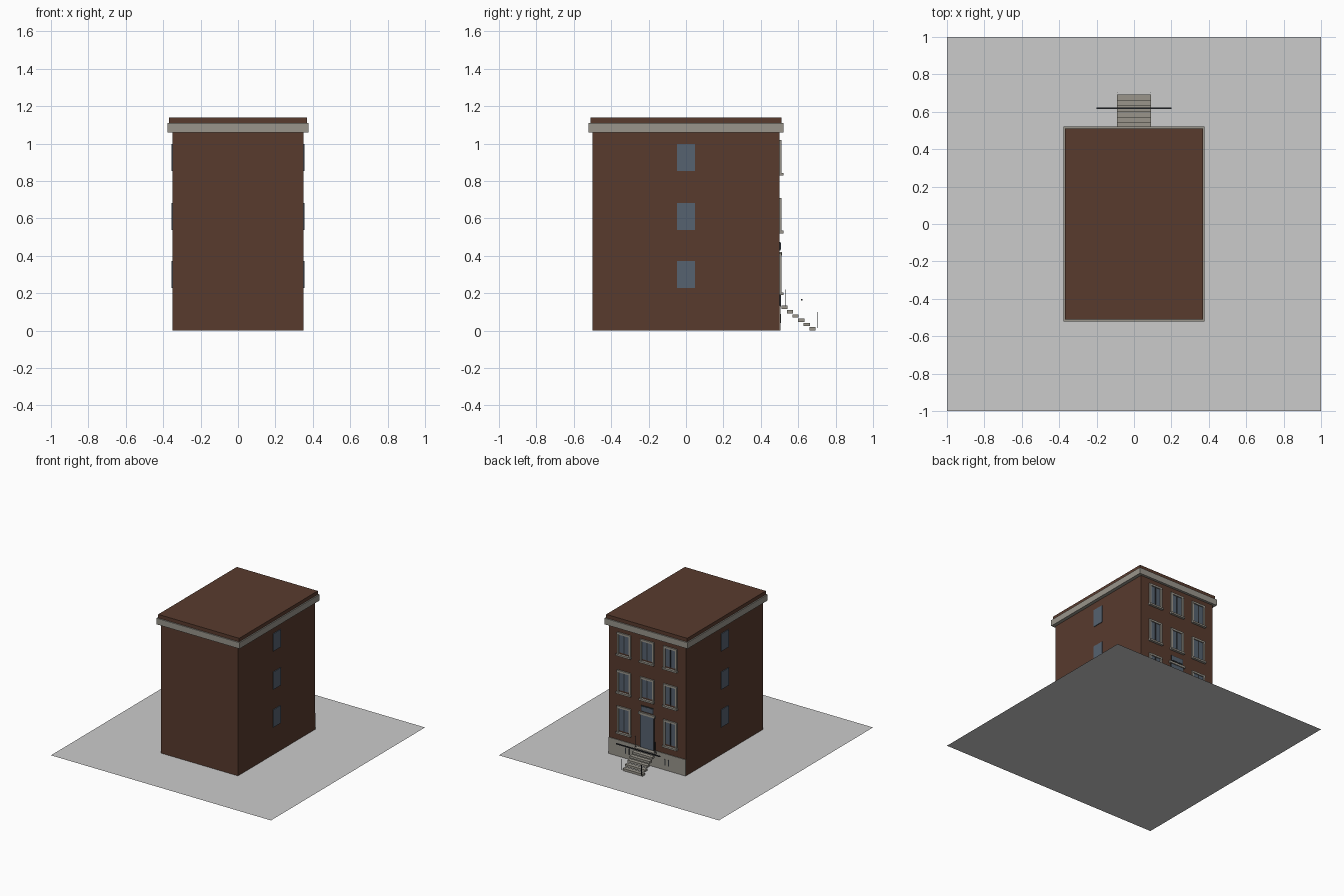
import bpy

if "Cube" in bpy.data.objects:
    bpy.data.objects.remove(bpy.data.objects["Cube"], do_unlink=True)


def material(name, rgb):
    m = bpy.data.materials.new(name)
    m.use_nodes = True
    m.diffuse_color = (*rgb, 1)
    m.node_tree.nodes["Principled BSDF"].inputs["Base Color"].default_value = (*rgb, 1)
    return m


BRICK = material("brown brick", (0.098, 0.043, 0.027))
STONE = material("pale stone", (0.32, 0.30, 0.26))
GLASS = material("blue grey glass", (0.093, 0.122, 0.162))
DARK = material("dark metal", (0.03, 0.034, 0.04))
PAVING = material("grey paving", (0.6, 0.6, 0.6))


def box(name, x, y, z, mat):
    """Box from (low, high) ranges along each axis."""
    lo, hi = zip(x, y, z)
    verts = [(a, b, c) for a in (lo[0], hi[0]) for b in (lo[1], hi[1]) for c in (lo[2], hi[2])]
    faces = [(0, 1, 3, 2), (4, 6, 7, 5), (0, 4, 5, 1), (2, 3, 7, 6), (0, 2, 6, 4), (1, 5, 7, 3)]
    mesh = bpy.data.meshes.new(name)
    mesh.from_pydata(verts, [], faces)
    mesh.materials.append(mat)
    ob = bpy.data.objects.new(name, mesh)
    bpy.context.collection.objects.link(ob)
    return ob


def around(c, half):
    return (c - half, c + half)


WALL = 0.5      # facade plane
BASE = 0.001    # keeps undersides clear of the ground sheet

# Ground sheet
bpy.ops.mesh.primitive_plane_add(size=2)
ground = bpy.context.object
ground.name = "ground"
ground.data.materials.append(PAVING)

# Main block, cornice and roof
box("brick_body", (-0.35, 0.35), (-WALL, WALL), (BASE, 1.07), BRICK)
box("cornice", (-0.378, 0.378), (-0.52, 0.52), (1.06, 1.11), STONE)
box("roof_slab", (-0.368, 0.368), (-0.51, 0.51), (1.11, 1.14), BRICK)
box("facade_plinth", (-0.35, 0.35), (WALL, 0.505), (BASE, 0.135), STONE)


# Facade windows with stone surround, sill and dark mullion
def facade_window(x, z0, z1):
    t, half = 0.016, 0.062
    box("window_glass", around(x, half - t), (WALL, 0.503), (z0 + t, z1 - t), GLASS)
    for s in (-1, 1):
        box("window_jamb", around(x + s * (half - t / 2), t / 2), (WALL, 0.51), (z0, z1), STONE)
    box("window_head", around(x, half), (WALL, 0.511), (z1 - t, z1), STONE)
    box("window_sill", around(x, half + 0.004), (WALL, 0.52), (z0 - 0.01, z0 + 0.004), STONE)
    box("window_mullion", around(x, 0.004), (WALL, 0.507), (z0 + t, z1 - t), DARK)


for x in (-0.21, 0, 0.21):
    facade_window(x, 0.84, 1.02)
    facade_window(x, 0.53, 0.71)
    if x:
        facade_window(x, 0.2, 0.415)

# Side windows on both flanks
for z in (0.30, 0.61, 0.925):
    for s in (-1, 1):
        box("side_window", around(s * 0.3525, 0.0035), around(0, 0.048), around(z, 0.072), GLASS)

# Door, lintel and transom
box("door", around(0, 0.055), (WALL, 0.506), (0.13, 0.405), GLASS)
for s in (-1, 1):
    box("door_jamb", around(s * 0.059, 0.004), (WALL, 0.507), (0.13, 0.405), DARK)
box("door_lintel", around(0, 0.075), (WALL, 0.513), (0.402, 0.42), STONE)
box("transom_frame", around(0, 0.056), (WALL, 0.505), (0.428, 0.475), DARK)
box("transom_glass", around(0, 0.05), (0.505, 0.507), (0.434, 0.469), GLASS)

# Vent bars in the plinth
for s in (-1, 1):
    for x in (0.165, 0.195):
        box("vent_bar", around(s * x, 0.004), (0.505, 0.507), (0.04, 0.09), DARK)

# Open stair of separate treads
for i in range(6):
    y, z = 0.526 + i * 0.03, 0.124 - i * 0.0228
    box("stair_tread", around(0, 0.09), around(y, 0.0165), around(z, 0.009), STONE)

# Cross rail and posts
box("cross_rail", around(0, 0.2), around(0.62, 0.004), around(0.165, 0.004), DARK)
for s in (-1, 1):
    box("upper_post", around(s * 0.09, 0.002), around(0.53, 0.002), (0.13, 0.22), DARK)
    box("lower_post", around(s * 0.09, 0.002), around(0.705, 0.002), (0.015, 0.1), DARK)
